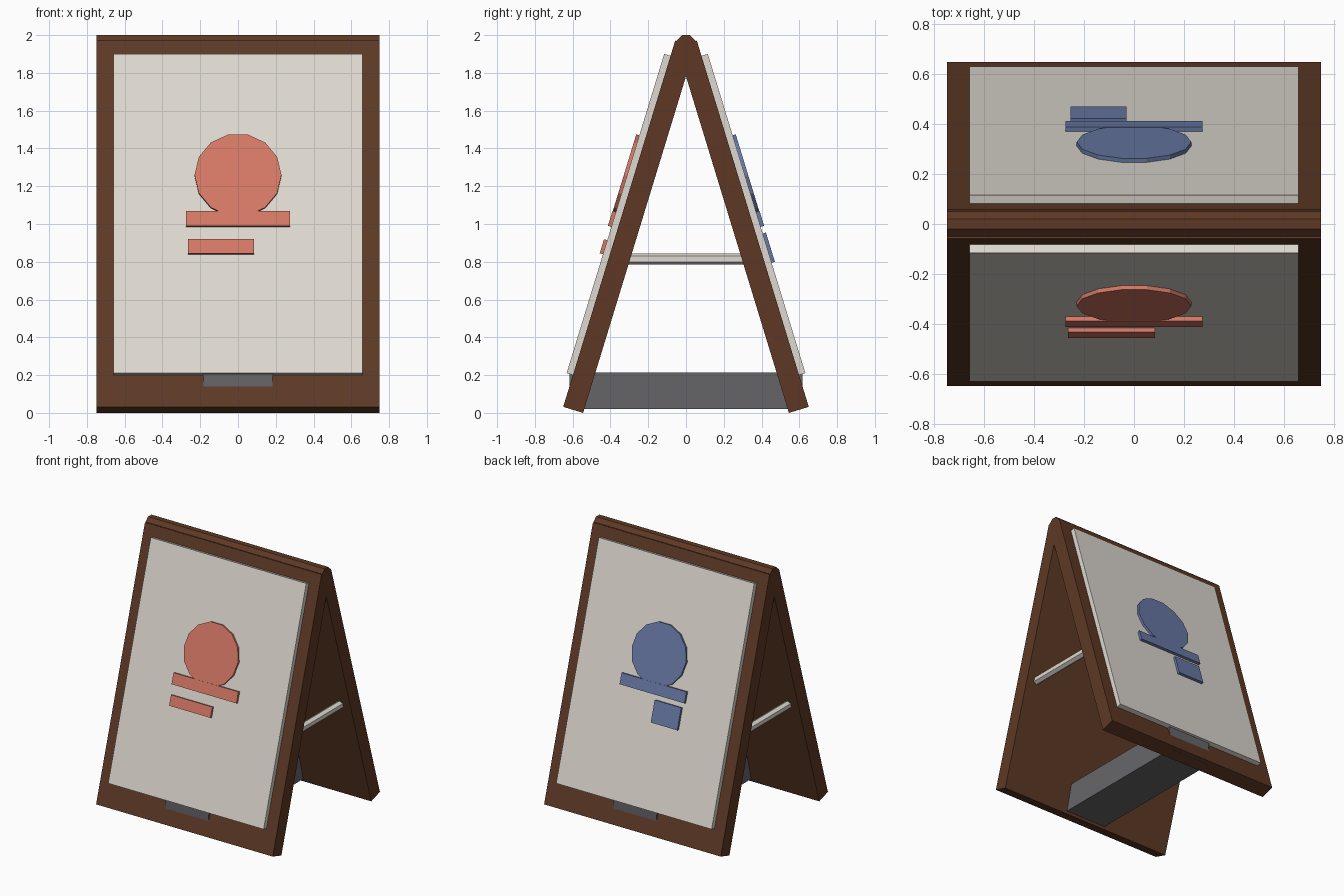
import bpy, bmesh, math
from mathutils import Vector

if "Cube" in bpy.data.objects:
    bpy.data.objects.remove(bpy.data.objects["Cube"])

TILT = math.radians(17)
SN, CS = math.sin(TILT), math.cos(TILT)
THICK = 0.11            # board thickness
PANEL = 0.035           # poster panel thickness


def material(name, rgb):
    lin = [((c / 255 + 0.055) / 1.055) ** 2.4 for c in rgb]
    m = bpy.data.materials.new(name)
    m.diffuse_color = (*lin, 1)
    m.use_nodes = True
    m.node_tree.nodes["Principled BSDF"].inputs["Base Color"].default_value = m.diffuse_color
    return m


BROWN = material("brown_wood", (94, 57, 37))
CREAM = material("cream_panel", (223, 218, 209))
RED = material("coral_red", (213, 121, 102))
BLUE = material("slate_blue", (103, 121, 165))
GREY = material("dark_grey", (103, 102, 105))


def prism(name, lower, upper, mat):
    """Solid between two matching outlines."""
    bm = bmesh.new()
    a = [bm.verts.new(p) for p in lower]
    b = [bm.verts.new(p) for p in upper]
    n = len(a)
    bm.faces.new(a)
    bm.faces.new(b[::-1])
    for i in range(n):
        j = (i + 1) % n
        bm.faces.new((a[i], b[i], b[j], a[j]))
    bmesh.ops.recalc_face_normals(bm, faces=bm.faces)
    me = bpy.data.meshes.new(name)
    bm.to_mesh(me)
    bm.free()
    me.materials.append(mat)
    ob = bpy.data.objects.new(name, me)
    bpy.context.collection.objects.link(ob)
    return ob


def leaf_plate(name, side, outline, n0, n1, mat):
    """Plate on a sloping leaf: outline in (x, distance up slope), depth n0..n1."""
    def place(x, s, n):
        return Vector((x, side * (0.65 - s * SN + n * CS), 0.032 + s * CS + n * SN))
    return prism(name, [place(x, s, n0) for x, s in outline],
                 [place(x, s, n1) for x, s in outline], mat)


def rect(x0, x1, s0, s1):
    return [(x0, s0), (x1, s0), (x1, s1), (x0, s1)]


def ngon(n, r, start=0.0):
    return [(r * math.cos(start + 2 * math.pi * i / n),
             r * math.sin(start + 2 * math.pi * i / n)) for i in range(n)]


# Two leaves, each with a panel and a raised emblem
disc = [(x, s + 1.268) for x, s in ngon(14, 0.23)]
leaves = [("front", -1, RED, rect(-0.265, 0.085, 0.834, 0.912)),
          ("back", 1, BLUE, rect(-0.255, -0.03, 0.787, 0.949))]
for label, side, col, tag in leaves:
    leaf_plate(label + "_board", side, rect(-0.75, 0.75, 0, 2.027), -THICK, 0, BROWN)
    leaf_plate(label + "_panel", side, rect(-0.66, 0.66, 0.176, 1.943), -0.01, PANEL, CREAM)
    leaf_plate(label + "_disc", side, disc, PANEL - 0.005, PANEL + 0.017, col)
    leaf_plate(label + "_bar", side, rect(-0.275, 0.275, 0.986, 1.069),
               PANEL - 0.005, PANEL + 0.019, col)
    leaf_plate(label + "_lower_tag", side, tag, PANEL - 0.005, PANEL + 0.018, col)

# Octagonal hinge rail along the ridge
ring = ngon(8, 0.054, math.pi / 8)
prism("hinge_rail", [(-0.75, y, 1.95 + z) for y, z in ring],
      [(0.75, y, 1.95 + z) for y, z in ring], BROWN)

# Hexagonal spreader bars between the leaves
ring = ngon(6, 0.03, math.pi / 6)
for label, cx in (("left", -0.66), ("right", 0.66)):
    prism(label + "_spreader", [(cx + x, -0.31, 0.815 + z) for x, z in ring],
          [(cx + x, 0.31, 0.815 + z) for x, z in ring], CREAM)

# Ballast block low between the leaves
prism("ballast_block",
      [(x, y, 0.02) for x, y in rect(-0.176, 0.176, -0.617, 0.617)],
      [(x, y, 0.215) for x, y in rect(-0.185, 0.185, -0.617, 0.617)], GREY)
